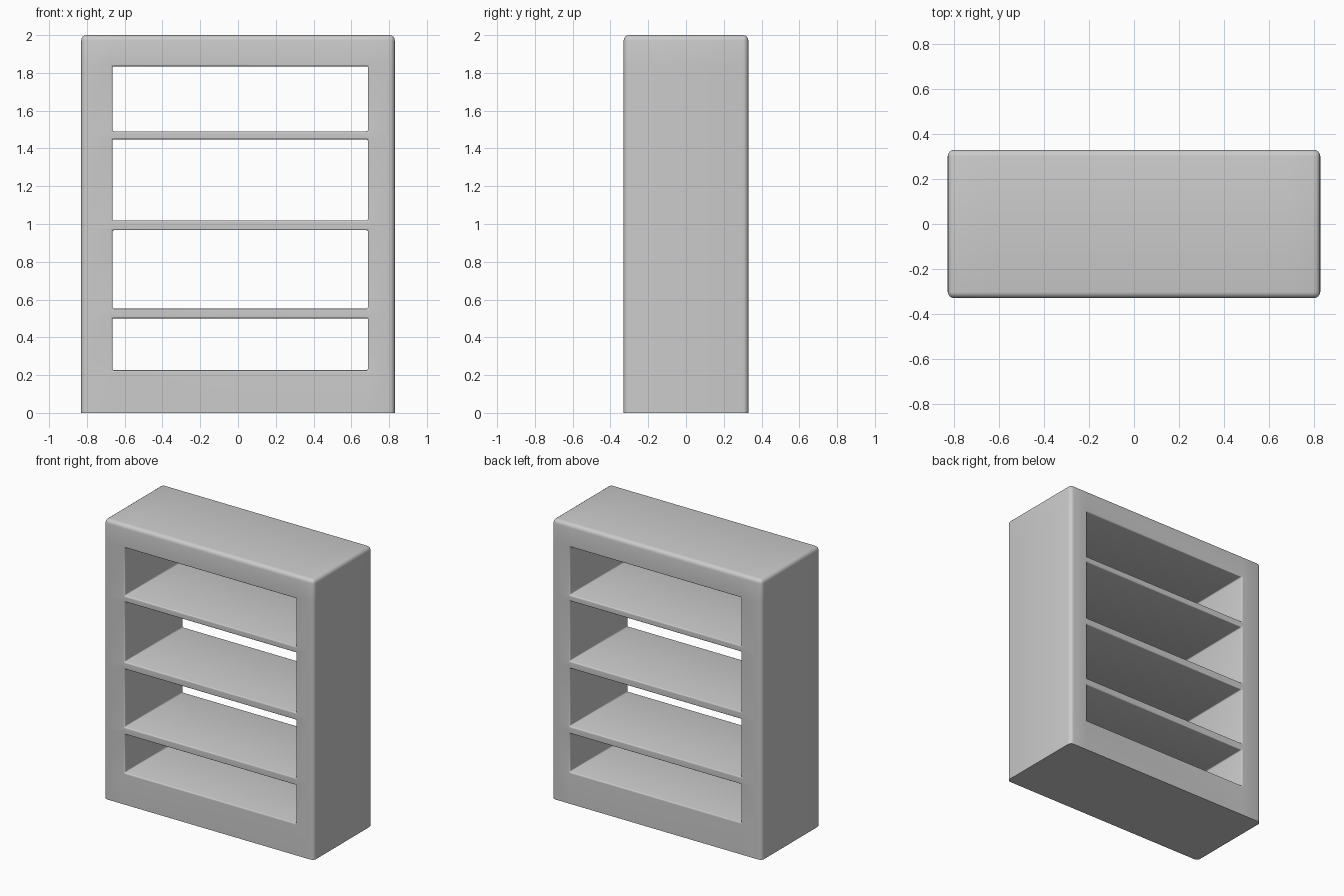
import bpy, bmesh

if "Cube" in bpy.data.objects:
    bpy.data.objects.remove(bpy.data.objects["Cube"])

W, D, H = 0.83, 0.33, 2.0
XS = [-W, -0.665, 0.688, W]
# shelf levels: bottom/top of each opening, from the floor up
ZS = [0.0, 0.226, 0.501, 0.552, 0.967, 1.018, 1.448, 1.491, 1.835, H]

bm = bmesh.new()
weight = bm.edges.layers.float.new("bevel_weight_edge")

# front frame as a grid with the openings left out
v = [[bm.verts.new((x, -D, z)) for x in XS] for z in ZS]
for j in range(len(ZS) - 1):
    for i in range(3):
        if i == 1 and j % 2 == 1:
            continue
        bm.faces.new((v[j][i], v[j][i + 1], v[j + 1][i + 1], v[j + 1][i]))

# extrude to full depth
ext = bmesh.ops.extrude_face_region(bm, geom=bm.faces[:], use_keep_orig=True)
bmesh.ops.translate(bm, vec=(0, 2 * D, 0),
                    verts=[g for g in ext["geom"] if isinstance(g, bmesh.types.BMVert)])
bmesh.ops.recalc_face_normals(bm, faces=bm.faces[:])

# rounded edges: wide on the outside, fine around openings, sharp at the floor
for e in bm.edges:
    if len(e.link_faces) != 2 or e.calc_face_angle() < 0.5:
        continue
    a, b = (p.co for p in e.verts)
    on_floor = a.z < 0.001 and b.z < 0.001
    outer = (abs(a.x) > W - 0.001 and abs(b.x) > W - 0.001) or (a.z > H - 0.001 and b.z > H - 0.001)
    e[weight] = 0.0 if on_floor else (1.0 if outer else 0.33)

mesh = bpy.data.meshes.new("bookcase_frame")
bm.to_mesh(mesh)
bm.free()
bookcase = bpy.data.objects.new("bookcase_frame", mesh)
bpy.context.collection.objects.link(bookcase)

bev = bookcase.modifiers.new("rounding", "BEVEL")
bev.limit_method = "WEIGHT"
bev.width = 0.028
bev.segments = 4
bev.use_clamp_overlap = False

bpy.context.view_layer.objects.active = bookcase
bookcase.select_set(True)
bpy.ops.object.modifier_apply(modifier="rounding")
bpy.ops.object.shade_smooth_by_angle(angle=0.6)
